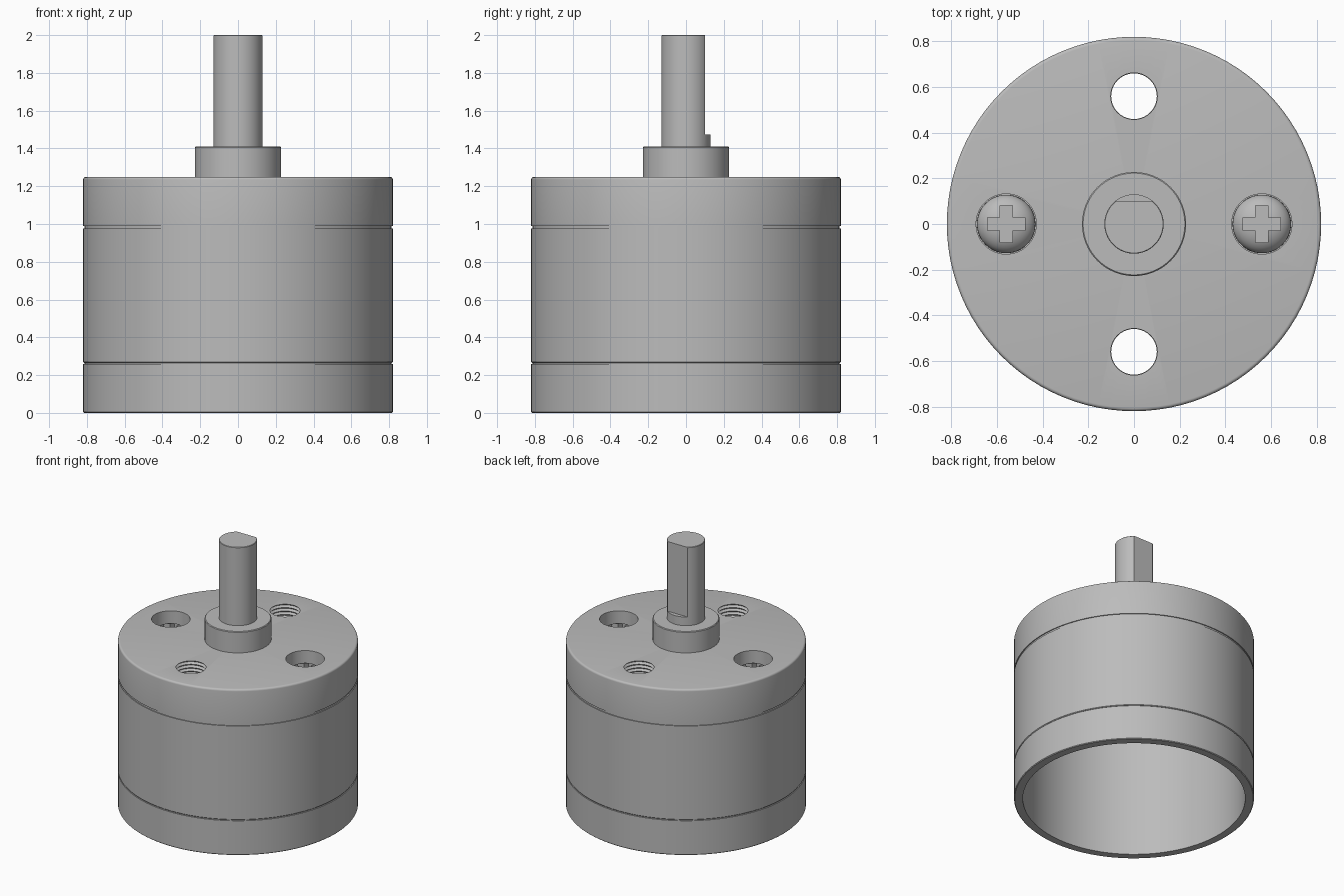
import bpy, bmesh, math
from mathutils import Matrix, Vector

old = bpy.data.objects.get("Cube")
if old:
    bpy.data.objects.remove(old, do_unlink=True)

# One flat grey metal
metal = bpy.data.materials.new("grey metal")
metal.use_nodes = True
GREY = (0.5, 0.5, 0.5, 1)
metal.diffuse_color = GREY
metal.node_tree.nodes["Principled BSDF"].inputs["Base Color"].default_value = GREY


def finish(name, bm):
    bmesh.ops.remove_doubles(bm, verts=bm.verts, dist=1e-5)
    bmesh.ops.recalc_face_normals(bm, faces=bm.faces)
    mesh = bpy.data.meshes.new(name)
    bm.to_mesh(mesh)
    bm.free()
    mesh.materials.append(metal)
    obj = bpy.data.objects.new(name, mesh)
    bpy.context.collection.objects.link(obj)
    return obj


def lathe(name, profile, x=0, y=0, steps=96):
    """Spin a closed (radius, z) outline around a vertical axis at x, y."""
    bm = bmesh.new()
    verts = [bm.verts.new((r, 0, z)) for r, z in profile]
    edges = [bm.edges.new((a, b)) for a, b in zip(verts, verts[1:])]
    if profile[0][0] > 0:
        edges.append(bm.edges.new((verts[-1], verts[0])))
    bmesh.ops.spin(bm, geom=verts + edges, axis=(0, 0, 1), cent=(0, 0, 0),
                   angle=math.tau, steps=steps, use_merge=False)
    bmesh.ops.translate(bm, verts=bm.verts, vec=(x, y, 0))
    return finish(name, bm)


def box(name, centre, size):
    bm = bmesh.new()
    bmesh.ops.create_cube(bm, size=1, matrix=Matrix.Translation(centre)
                          @ Matrix.Diagonal((*size, 1)))
    return finish(name, bm)


def activate(obj):
    bpy.ops.object.select_all(action='DESELECT')
    obj.select_set(True)
    bpy.context.view_layer.objects.active = obj


def cut(obj, cutter):
    mod = obj.modifiers.new("cut", 'BOOLEAN')
    mod.operation, mod.solver, mod.object = 'DIFFERENCE', 'EXACT', cutter
    activate(obj)
    bpy.ops.object.modifier_apply(modifier=mod.name)
    bpy.data.objects.remove(cutter, do_unlink=True)


R, INNER, STEP, GAP = 0.82, 0.76, 0.007, 0.01
SEAM_LOW, SEAM_HIGH, TOP = 0.265, 0.98, 1.25
HOLE = 0.56
parts = []

# Open housing: lower ring and gear ring, each with a rebated top seam
for name, z0, z1 in (("lower_ring", 0, SEAM_LOW), ("gear_ring", SEAM_LOW, SEAM_HIGH)):
    parts.append(lathe(name, [
        (INNER, z0), (R - 0.005, z0), (R, z0 + 0.005), (R, z1 - GAP / 2),
        (R - STEP, z1 - GAP / 2), (R - STEP, z1), (INNER, z1)]))

# Thick end plate with a rounded top rim
rim = [(R - 0.015 + 0.015 * math.cos(a), TOP - 0.015 + 0.015 * math.sin(a))
       for a in (math.radians(i * 22.5) for i in range(5))]
plate = lathe("end_plate", [(0, SEAM_HIGH), (R - STEP, SEAM_HIGH),
                            (R - STEP, SEAM_HIGH + GAP), (R, SEAM_HIGH + GAP)]
              + rim + [(0, TOP)])

# Threaded through holes at front and back
pitch, turns = 0.026, 13
low = SEAM_HIGH - 0.04
for side in (-1, 1):
    thread = [(0, low)]
    for i in range(turns):
        thread += [(0.1, low + i * pitch), (0.114, low + (i + 0.5) * pitch)]
    thread += [(0.104, TOP + 0.05), (0, TOP + 0.05)]
    cut(plate, lathe("thread_cutter", thread, 0, side * HOLE, 40))

# Counterbores for the screws, left and right
FLOOR = TOP - 0.15
for side in (-1, 1):
    cut(plate, lathe("bore_cutter", [(0, FLOOR), (0.132, FLOOR), (0.132, TOP + 0.05),
                                     (0, TOP + 0.05)], side * HOLE, 0, 48))
parts.append(plate)

# Domed screws with cross slots
APEX, DOME = TOP - 0.05, 0.08
for side, name in ((-1, "right_screw"), (1, "left_screw")):
    dome = [(0.128 * math.cos(a), APEX - DOME + DOME * math.sin(a))
            for a in (i * math.pi / 20 for i in range(10))]
    screw = lathe(name, [(0, FLOOR - 0.01), (0.128, FLOOR - 0.01)] + dome + [(0, APEX)],
                  side * HOLE, 0, 48)
    for size in ((0.164, 0.056, 0.14), (0.056, 0.164, 0.14)):
        cut(screw, box("slot_cutter", Vector((side * HOLE, 0, APEX)), size))
    parts.append(screw)

# Boss and shaft with a flat at the back
BOSS = 1.41
parts.append(lathe("shaft_boss", [(0, TOP - 0.02), (0.228, TOP - 0.02), (0.228, BOSS - 0.005),
                                  (0.223, BOSS), (0, BOSS)], steps=64))
shaft = lathe("output_shaft", [(0, BOSS - 0.05), (0.13, BOSS - 0.05), (0.13, 1.997),
                               (0.127, 2), (0, 2)], steps=64)
cut(shaft, box("flat_cutter", Vector((0, 0.2, 1.775)), (0.6, 0.2, 0.6)))
parts.append(shaft)

# Smooth curved walls, crisp edges
for obj in parts:
    activate(obj)
    bpy.ops.object.shade_smooth_by_angle(angle=math.radians(30))
